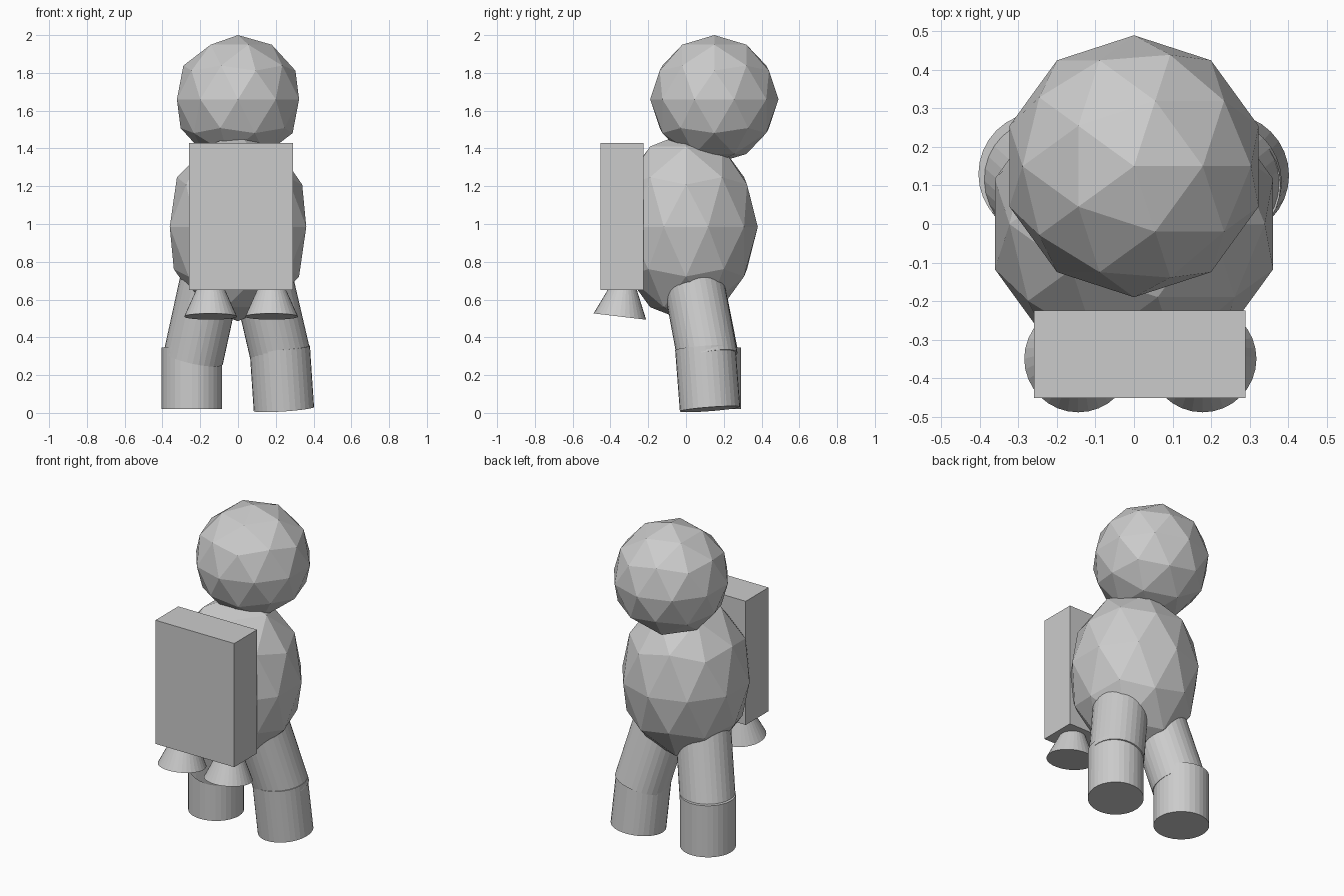
import bpy
from mathutils import Vector

if "Cube" in bpy.data.objects:
    bpy.data.objects.remove(bpy.data.objects["Cube"])


def ico(name, loc, scale):
    bpy.ops.mesh.primitive_ico_sphere_add(subdivisions=2, radius=1, location=loc)
    ob = bpy.context.object
    ob.name = name
    ob.scale = scale
    return ob


def tube(name, bottom, top, r_bottom, r_top):
    """Cylinder or cone running from bottom to top."""
    a, b = Vector(bottom), Vector(top)
    bpy.ops.mesh.primitive_cone_add(vertices=32, radius1=r_bottom, radius2=r_top,
                                    depth=(b - a).length, location=(a + b) / 2)
    ob = bpy.context.object
    ob.name = name
    ob.rotation_euler = Vector((0, 0, 1)).rotation_difference(b - a).to_euler()
    return ob


# Head and body
ico("head", (0, 0.15, 1.66), (0.34, 0.34, 0.34))
ico("body", (0, 0, 0.985), (0.38, 0.38, 0.5))

# Backpack
bpy.ops.mesh.primitive_cube_add(size=1, location=(0.015, -0.338, 1.04))
pack = bpy.context.object
pack.name = "backpack"
pack.scale = (0.55, 0.228, 0.78)

# Thruster cones, tips buried in the backpack
for side, x in (("left", -0.145), ("right", 0.178)):
    tube(side + "_thruster", (x, -0.35, 0.51), (x, -0.313, 0.82), 0.14, 0)

# Legs: foot, top of shin, knee, hip
legs = {
    "left": ((-0.244, 0.13, 0.02), (-0.244, 0.13, 0.345),
             (-0.237, 0.12, 0.29), (-0.143, 0.035, 0.72)),
    "right": ((0.243, 0.127, 0.02), (0.221, 0.102, 0.345),
              (0.228, 0.115, 0.29), (0.128, 0.035, 0.72)),
}
for side, (foot, shin, knee, hip) in legs.items():
    tube(side + "_lower_leg", foot, shin, 0.16, 0.16)
    tube(side + "_upper_leg", knee, hip, 0.16, 0.16)
